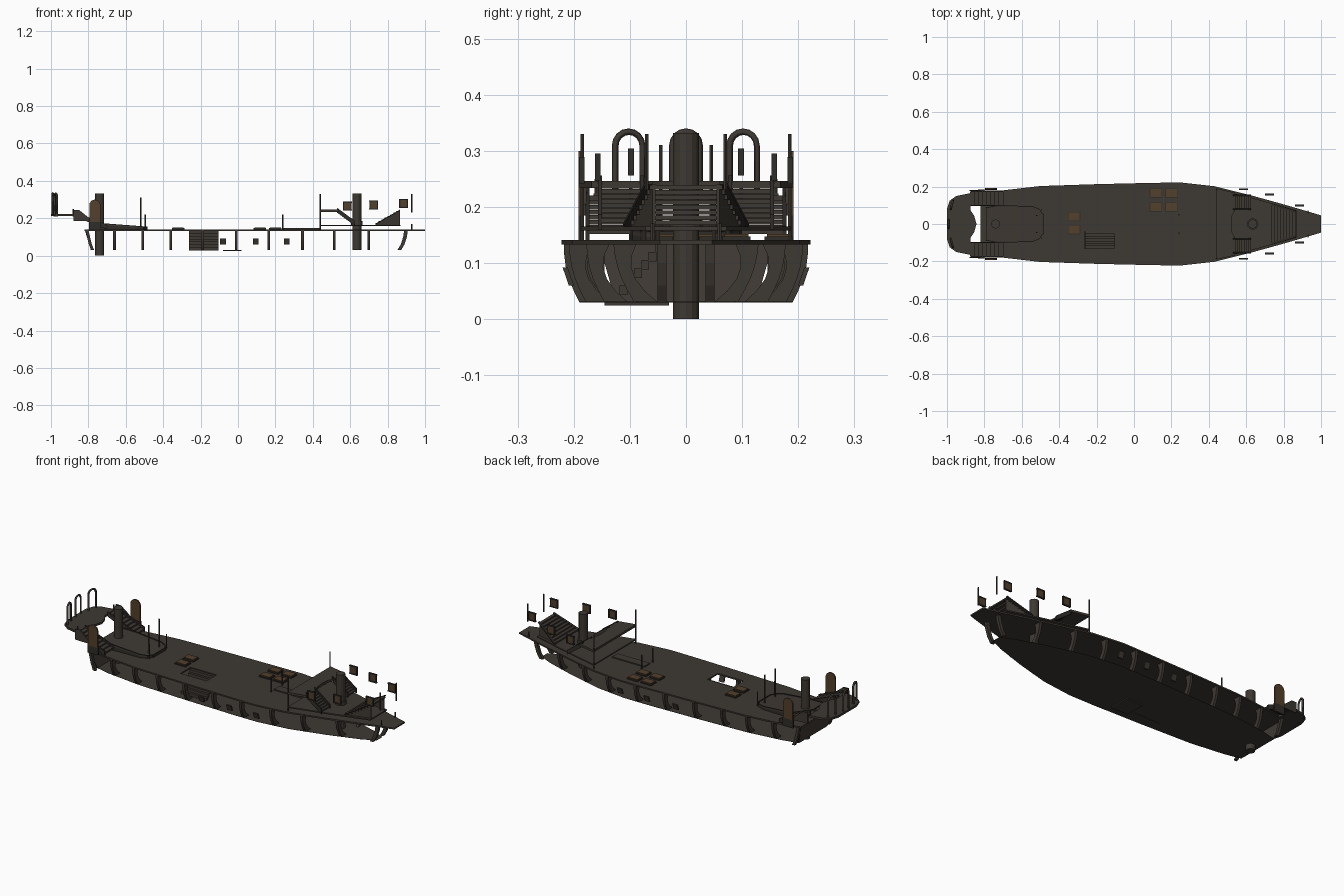
import bpy, bmesh, math
from mathutils import Vector

if "Cube" in bpy.data.objects:
    bpy.data.objects.remove(bpy.data.objects["Cube"])


def material(name, rgb):
    m = bpy.data.materials.new(name)
    m.diffuse_color = (*rgb, 1)
    m.use_nodes = True
    m.node_tree.nodes["Principled BSDF"].inputs["Base Color"].default_value = m.diffuse_color
    return m


WOOD = material("weathered_wood", (0.048, 0.040, 0.032))
BROWN = material("warm_brown", (0.085, 0.050, 0.024))
DARK = material("dark_trim", (0.030, 0.026, 0.022))


def mesh_object(name, bm, mat=WOOD):
    bmesh.ops.recalc_face_normals(bm, faces=bm.faces[:])
    me = bpy.data.meshes.new(name)
    bm.to_mesh(me)
    bm.free()
    me.materials.append(mat)
    ob = bpy.data.objects.new(name, me)
    bpy.context.collection.objects.link(ob)
    return ob


def prism(name, pts, ext, mat=WOOD):
    """Polygon of 3D points swept along a vector."""
    bm = bmesh.new()
    f = bm.faces.new([bm.verts.new(p) for p in pts])
    if Vector(ext).length > 0:
        r = bmesh.ops.extrude_face_region(bm, geom=[f])
        vs = [v for v in r["geom"] if isinstance(v, bmesh.types.BMVert)]
        bmesh.ops.translate(bm, vec=ext, verts=vs)
    return mesh_object(name, bm, mat)


def box(name, x0, x1, y0, y1, z0, z1, mat=WOOD):
    return prism(name, [(x0, y0, z0), (x1, y0, z0), (x1, y1, z0), (x0, y1, z0)], (0, 0, z1 - z0), mat)


def cyl(name, x, y, z0, z1, r, n=12, mat=WOOD):
    return prism(name, [(x + r * math.cos(2 * math.pi * i / n), y + r * math.sin(2 * math.pi * i / n), z0)
                        for i in range(n)], (0, 0, z1 - z0), mat)


def lerp(table, x):
    for (a, p), (b, q) in zip(table, table[1:]):
        if x <= b:
            return p + (q - p) * max(0, (x - a) / (b - a))
    return table[-1][1]


DECK = [(-.82, .155), (-.7, .18), (-.5, .203), (-.2, .213), (.1, .22), (.25, .222),
        (.43, .202), (.63, .152), (.8, .105), (.94, .064), (1.0, .046)]
FLOOR = [(-.785, .125), (-.7, .145), (-.5, .17), (-.2, .182), (.1, .19), (.25, .19),
         (.43, .168), (.63, .115), (.8, .06), (.875, .025)]


def outline(table, z, x0=-9, x1=9, inset=0):
    st = [x for x, _ in table if x0 < x < x1]
    st = ([x0] if x0 > -9 else []) + st + ([x1] if x1 < 9 else [])
    up = [(x, lerp(table, x) - inset, z) for x in st]
    return up + [(x, -y, z) for x, y, z in reversed(up)]


# main deck with stairwell opening, and thin lower floor
deck = prism("main_deck", outline(DECK, .133), (0, 0, .008))
cutter = box("stairwell_cutter", -.265, -.105, -.13, -.04, .1, .2)
cutter.hide_render = True
cutter.hide_viewport = False
cutter.display_type = 'WIRE'
mod = deck.modifiers.new("opening", 'BOOLEAN')
mod.object, mod.operation, mod.solver = cutter, 'DIFFERENCE', 'EXACT'
bpy.context.view_layer.objects.active = deck
deck.select_set(True)
bpy.ops.object.modifier_apply(modifier="opening")
bpy.data.objects.remove(cutter)
prism("lower_floor", outline(FLOOR, .030), (0, 0, .001))
box("keel_hatch", -.08, .02, -.145, -.03, .024, .03)

# steps below the opening
N = 7
for i in range(N):
    y = -.04 - .09 * i / N
    z = .135 - .105 * i / N
    box("hold_step", -.262, -.103, y - .014, y, z - .017, z)

# curved hull ribs on both sides
RIBS = [-.66, -.51, -.36, -.19, -.01, .165, .345, .515, .70]
for x in RIBS:
    for s in (1, -1):
        outer, inner = [], []
        a, b = lerp(FLOOR, x), lerp(DECK, x) - .003
        for i in range(6):
            t = i / 5
            y = a + (b - a) * t + .008 * math.sin(math.pi * t)
            outer.append((x - .007, s * y, .03 + .105 * t))
            inner.append((x - .007, s * (y - .024 - .018 * (2 * t - 1) ** 2), .03 + .105 * t))
        prism("hull_rib", outer + inner[::-1], (.014, 0, 0))

# curved bow and stern posts
for s in (1, -1):
    for y, pts, w in ((.035, [(.872, .03), (.890, .06), (.903, .10), (.908, .135)], .02),
                      (.145, [(-.785, .03), (-.797, .06), (-.807, .10), (-.815, .135)], .016)):
        loop = [(x, s * y, z) for x, z in pts] + [(x - w if x > 0 else x + w, s * y, z) for x, z in reversed(pts)]
        prism("end_post", loop, (0, s * .016, 0))

# raked transom
prism("transom", [(-.787, -.125, .03), (-.787, .125, .03), (-.818, .155, .134), (-.818, -.155, .134)], (.006, 0, 0))

# small side ports
for x in (-.08, .095, .26):
    for s in (1, -1):
        y = (lerp(FLOOR, x) + lerp(DECK, x)) / 2
        prism("side_port", [(x - .015, s * (y - .005), .06), (x + .015, s * (y - .005), .06),
                            (x + .015, s * (y + .006), .092), (x - .015, s * (y + .006), .092)], (0, s * .009, 0))

# masts
cyl("aft_mast", -.74, 0, 0, .332, .024, 14)
cyl("fore_mast", .635, 0, .03, .332, .024, 14)
cyl("aft_mast_collar", -.74, 0, .141, .165, .03, 14)
cyl("fore_mast_collar", .635, 0, .16, .185, .03, 14)

# deck hatches
for x, y in ((.117, .165), (.2, .165), (.117, .09), (.2, .09), (-.32, .04), (-.32, -.03)):
    box("hatch_frame", x - .033, x + .033, y - .025, y + .025, .14, .147, DARK)
    box("deck_hatch", x - .029, x + .029, y - .021, y + .021, .147, .152, BROWN)
box("deck_plank", .24, .44, -.024, .024, .14, .147)


def stairs(name, x0, z0, x1, z1, ya, yb, n=8):
    """Treads from (x0,z0) to (x1,z1), with two stringers, on both sides."""
    for s in (1, -1):
        for i in range(n):
            t = (i + .5) / n
            x, z = x0 + (x1 - x0) * t, z0 + (z1 - z0) * t
            h = abs(x1 - x0) / n * .55
            box(name + "_tread", x - h, x + h, s * ya, s * yb, z - .005, z + .003)
        for y in (ya, yb):
            prism(name + "_stringer", [(x0, s * y, z0 - .012), (x1, s * y, z1 - .012),
                                       (x1, s * y, z1 + .014), (x0, s * y, z0 + .014)], (0, s * .007, 0), DARK)


# stern gallery with rounded bulge towards the mast
half = [(-1.0, .08), (-.985, .125), (-.95, .15), (-.875, .165), (-.875, .075), (-.855, .045), (-.842, .0)]
gal = [(x, y, .212) for x, y in half] + [(x, -y, .212) for x, y in reversed(half[:-1])]
prism("stern_gallery", gal, (0, 0, .012))
stairs("stern_stair", -.875, .222, -.70, .152, .095, .172)
for s in (1, -1):
    prism("stair_landing_side", [(-.88, s * .176, .185), (-.80, s * .178, .185), (-.80, s * .178, .205),
                                 (-.85, s * .176, .245), (-.88, s * .176, .245)], (0, s * .006, 0))

# sloping aft platform with rounded front end and low rim
edge = [(-.79, .09), (-.70, .10), (-.54, .095), (-.505, .08), (-.49, .055)]
ring = edge + [(x, -y) for x, y in reversed(edge)]
prism("aft_platform", [(x, y, .146 - (x + .49) * .075) for x, y in ring], (0, 0, .006))
for (xa, ya), (xb, yb) in zip(ring, ring[1:]):
    za, zb = (.152 - (x + .49) * .075 for x in (xa, xb))
    prism("aft_platform_rim", [(xa, ya, .141), (xb, yb, .141), (xb, yb, zb + .004), (xa, ya, za + .004)],
          (.005, 0, 0) if ya == -yb else (0, .005 if ya < 0 else -.005, 0), DARK)


def arch(name, cx, cy, ang, w, z0, z1, r, mat=WOOD):
    """Rounded hoop standing upright, turned by ang about z."""
    cu = bpy.data.curves.new(name, 'CURVE')
    cu.dimensions, cu.bevel_depth, cu.bevel_resolution = '3D', r, 0
    pts = [(-w, z0)] + [(-w * math.cos(math.pi * i / 8), z1 - w + w * math.sin(math.pi * i / 8))
                        for i in range(9)] + [(w, z0)]
    sp = cu.splines.new('POLY')
    sp.points.add(len(pts) - 1)
    for p, (u, z) in zip(sp.points, pts):
        p.co = (cx + u * math.sin(ang), cy + u * math.cos(ang), z, 1)
    cu.materials.append(mat)
    bpy.context.collection.objects.link(bpy.data.objects.new(name, cu))


# gallery hoops
arch("gallery_hoop", -.99, 0, 0, .024, .22, .334, .006)
for s in (1, -1):
    arch("gallery_hoop", -.974, s * .102, s * .25, .025, .21, .334, .006)

# arched doors at the stern sides
for s in (1, -1):
    pts = [(-.795, .18), (-.735, .18)] + [(-.765 + .03 * math.cos(math.pi * i / 8), .27 + .03 * math.sin(math.pi * i / 8))
                                          for i in range(9)]
    prism("arched_panel", [(x, s * .184, z) for x, z in pts], (0, s * .008, 0), BROWN)
    prism("arched_panel_foot", [(-.797, s * .182, .14), (-.733, s * .182, .14), (-.733, s * .182, .185),
                                (-.797, s * .182, .185)], (0, s * .01, 0), DARK)

# forecastle floor, balcony and stairs
prism("forecastle_floor", outline(DECK, .158, .44, .87, .012), (0, 0, .007))
half = [(.44, .19), (.54, .168), (.54, .075), (.525, .045), (.52, 0)]
bal = [(x, y, .234) for x, y in half] + [(x, -y, .234) for x, y in reversed(half[:-1])]
prism("fore_balcony", bal, (0, 0, .012))
stairs("fore_stair", .53, .242, .625, .172, .075, .15)

# bow rise: sloping top, stepped sides
for s in (1, -1):
    prism("bow_side", [(.735, s * .098, .165), (.865, s * .06, .165), (.865, s * .06, .24)], (0, -s * .006, 0))
    prism("bow_edge", [(.735, s * .112, .165), (.865, s * .072, .24), (.865, s * .06, .24), (.735, s * .098, .165)],
          (0, 0, .006), DARK)
for i in range(8):
    x, z = .735 + .13 * i / 8, .168 + .072 * i / 8
    w = .098 - .038 * i / 8
    box("bow_step", x, x + .018, -w, w, z, z + .008)

# slim posts
for s in (1, -1):
    for x, y, z0, z1 in ((.44, .185, .14, .33), (.93, .06, .14, .17), (.93, .07, .23, .33), (-.52, .045, .14, .31),
                         (-.495, .075, .14, .22), (.24, .05, .14, .22), (-.88, .16, .21, .25)):
        cyl("slim_post", x, s * y, z0, z1, .004, 6)

# side boards above the bow
for x, y, z in ((.585, .186, .265), (.725, .157, .271), (.885, .098, .28)):
    for s in (1, -1):
        box("bow_board", x - .019, x + .019, s * y - .003, s * y + .003, z - .021, z + .021, BROWN)
        for dz in (-.021, .021):
            box("board_bar", x - .024, x + .024, s * y - .005, s * y + .005, z + dz - .003, z + dz + .003, DARK)
        for dx in (-.02, .02):
            box("board_stile", x + dx - .003, x + dx + .003, s * y - .005, s * y + .005, z - .023, z + .023, DARK)
